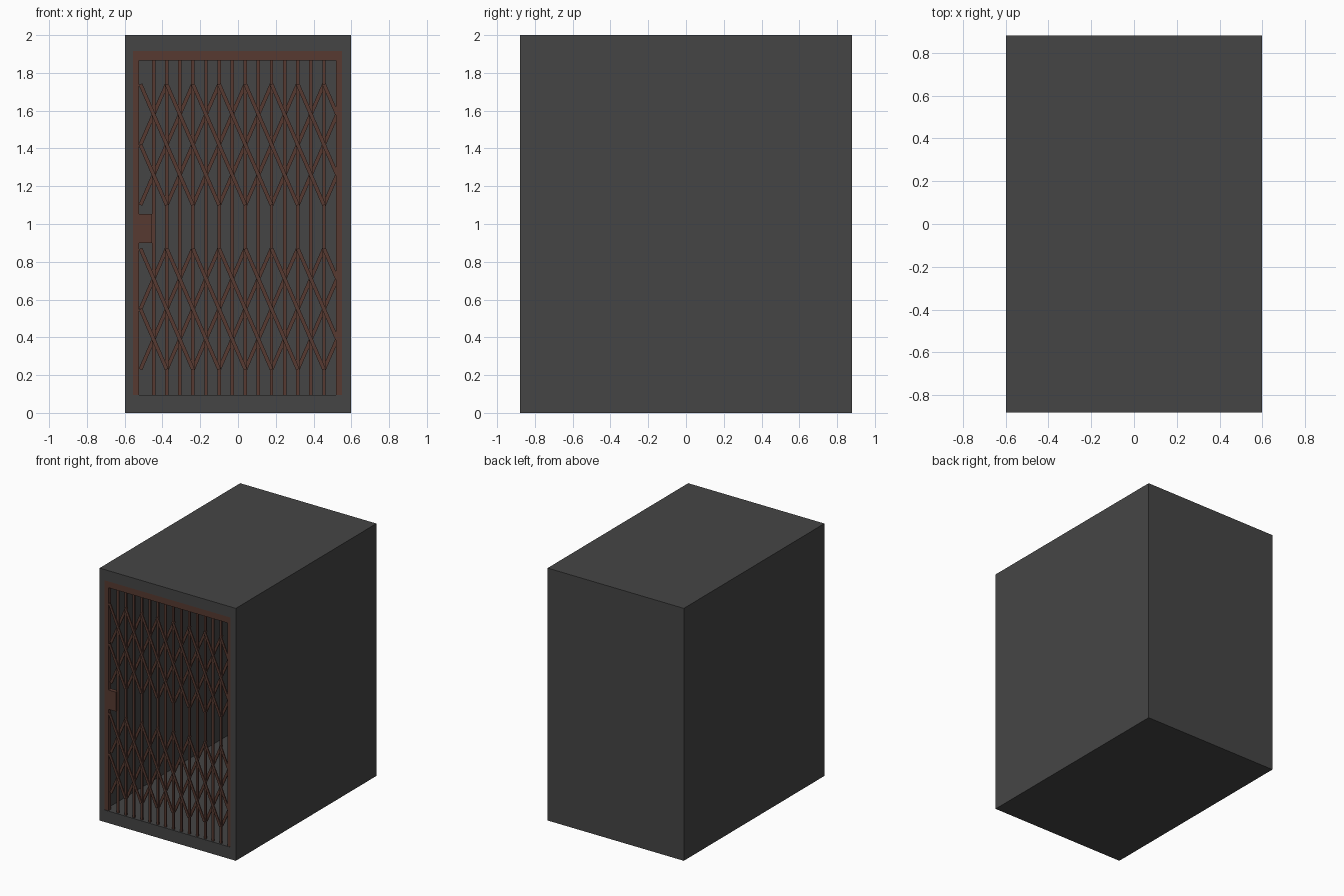
import bpy, bmesh, math
from mathutils import Matrix, Vector

if "Cube" in bpy.data.objects:
    bpy.data.objects.remove(bpy.data.objects["Cube"])


def material(name, rgb):
    m = bpy.data.materials.new(name)
    m.diffuse_color = (*rgb, 1)
    m.use_nodes = True
    m.node_tree.nodes["Principled BSDF"].inputs["Base Color"].default_value = m.diffuse_color
    return m


GREY = material("dark_grey", (0.06, 0.06, 0.06))
BROWN = material("rust_brown", (0.095, 0.042, 0.031))


def add_box(bm, lo, hi):
    lo, hi = Vector(lo), Vector(hi)
    bmesh.ops.create_cube(bm, size=1, matrix=Matrix.Translation((lo + hi) / 2)
                          @ Matrix.Diagonal((*(hi - lo), 1)))


def add_strip(bm, a, b, y, width, depth):
    # flat bar between two (x, z) points
    dx, dz = b[0] - a[0], b[1] - a[1]
    mat = (Matrix.Translation(((a[0] + b[0]) / 2, y, (a[1] + b[1]) / 2))
           @ Matrix.Rotation(-math.atan2(dz, dx), 4, 'Y')
           @ Matrix.Diagonal((math.hypot(dx, dz), depth, width, 1)))
    bmesh.ops.create_cube(bm, size=1, matrix=mat)


def finish(bm, name, mat):
    bmesh.ops.recalc_face_normals(bm, faces=bm.faces)
    me = bpy.data.meshes.new(name)
    bm.to_mesh(me)
    bm.free()
    me.materials.append(mat)
    ob = bpy.data.objects.new(name, me)
    bpy.context.collection.objects.link(ob)
    return ob


def box(name, lo, hi, mat):
    bm = bmesh.new()
    add_box(bm, lo, hi)
    return finish(bm, name, mat)


W, D, H = 0.597, 0.88, 2.0
X0, X1, Z0, Z1 = -0.555, 0.55, 0.095, 1.915   # front opening
RAIL = 1.865                                  # underside of the top rail

# Lift cabin: a box whose front is inset to a rim, then pushed in to a hollow
bm = bmesh.new()
add_box(bm, (-W, -D, 0), (W, D, H))
bm.faces.ensure_lookup_table()
front = min(bm.faces, key=lambda f: f.calc_center_median().y)
bmesh.ops.inset_region(bm, faces=[front], thickness=0.05)
for v in front.verts:
    v.co.x = X0 if v.co.x < 0 else X1
    v.co.z = Z0 if v.co.z < 1 else Z1
inner = bmesh.ops.extrude_face_region(bm, geom=[front])
for v in [g for g in inner["geom"] if isinstance(g, bmesh.types.BMVert)]:
    v.co.y = D - 0.045
if front.is_valid:
    bmesh.ops.delete(bm, geom=[front], context='FACES_ONLY')
finish(bm, "cabin", GREY)

# Gate frame pieces
box("top_rail", (X0, -D, RAIL), (X1, -0.845, Z1), BROWN)
box("left_post", (X0, -0.876, Z0), (-0.523, -0.846, RAIL), BROWN)
box("right_post", (0.52, -0.876, Z0), (X1, -0.846, RAIL), BROWN)
box("lock_box", (-0.523, -0.877, 0.90), (-0.455, -0.845, 1.053), BROWN)

# Vertical gate bars
STEP = 0.0694


def col_x(k):
    return -0.447 + STEP * k


bm = bmesh.new()
for k in range(14):
    add_box(bm, (col_x(k) - 0.009, -0.867, Z0), (col_x(k) + 0.009, -0.855, RAIL))
finish(bm, "vertical_bars", BROWN)

# Two bands of crossing lattice strips, one direction in front, one behind
DROP = 0.16
for name, top in (("upper_lattice", 1.74), ("lower_lattice", 0.87)):
    bm = bmesh.new()
    for start in range(-3, 14, 2):
        a, b = max(start, -1), min(start + 4, 14)
        for sign, y in ((1, -0.871), (-1, -0.851)):
            base = top if sign == 1 else top - 4 * DROP
            za = base - sign * (a - start) * DROP
            zb = base - sign * (b - start) * DROP
            add_strip(bm, (col_x(a), za), (col_x(b), zb), y, 0.02, 0.008)
    finish(bm, name, BROWN)
